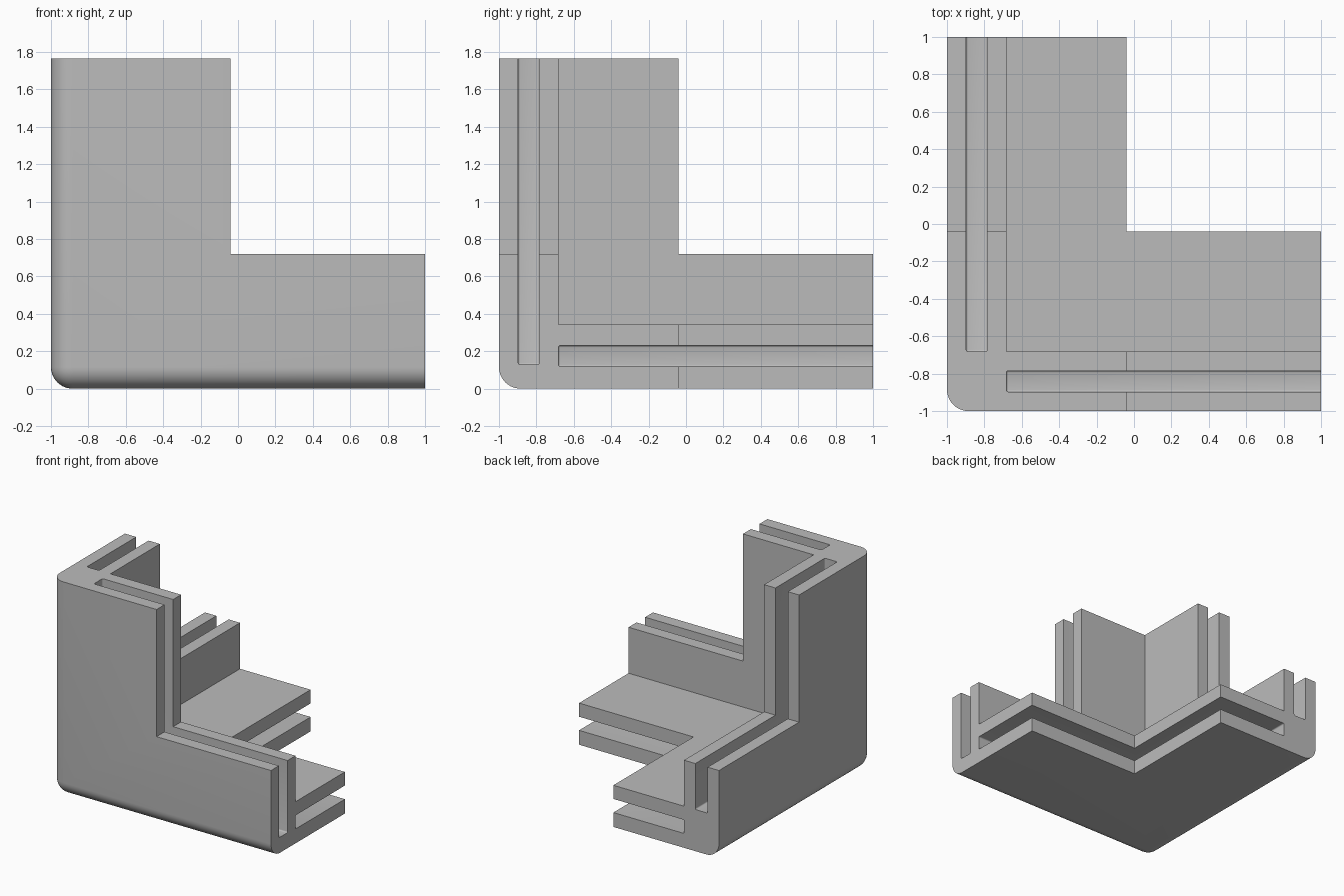
import bpy, bmesh, math
from mathutils import Vector

if "Cube" in bpy.data.objects:
    bpy.data.objects.remove(bpy.data.objects["Cube"], do_unlink=True)

# Single grey material
grey = bpy.data.materials.new("plain grey")
grey.use_nodes = True
color = (0.5, 0.5, 0.5, 1)
grey.diffuse_color = color
grey.node_tree.nodes["Principled BSDF"].inputs["Base Color"].default_value = color


def box(name, low, high, radius=0, segments=3, edge_rule=lambda e: True):
    """Box between two corners, with the chosen edges rounded."""
    low, high = Vector(low), Vector(high)
    bm = bmesh.new()
    bmesh.ops.create_cube(bm, size=1)
    for v in bm.verts:
        v.co = Vector([l + (c + 0.5) * (h - l) for l, h, c in zip(low, high, v.co)])
    if radius:
        bmesh.ops.bevel(bm, geom=[e for e in bm.edges if edge_rule(e)], offset=radius,
                        segments=segments, profile=0.5, affect='EDGES')
    bmesh.ops.recalc_face_normals(bm, faces=bm.faces)
    mesh = bpy.data.meshes.new(name)
    bm.to_mesh(mesh)
    bm.free()
    mesh.materials.append(grey)
    obj = bpy.data.objects.new(name, mesh)
    bpy.context.collection.objects.link(obj)
    return obj


HEIGHT = 1.765
FAR = 2.5         # cutters run well past the outer ends
ARM = -0.04       # where the arms of each L panel step
STEP = 0.72       # height of that step
INNER = -0.682    # inside face of the two walls
FLOOR = 0.342     # inside face of the base
SLOT = (-0.897, -0.785)

# Outer block, rounded on the three edges meeting at the outer corner
corner = Vector((-1, -1, 0))
bracket = box("corner_bracket", corner, (1, 1, HEIGHT), 0.115, 10,
              lambda e: any((v.co - corner).length < 0.001 for v in e.verts))

cutters = [
    # hollow inside of the three walls
    box("inside_cutter", (INNER, INNER, FLOOR), (FAR, FAR, FAR)),
    # notches that make each wall an L
    box("front_notch_cutter", (ARM, -FAR, STEP), (FAR, FAR, FAR)),
    box("side_notch_cutter", (-FAR, ARM, STEP), (FAR, FAR, FAR)),
    box("base_notch_cutter", (ARM, ARM, -FAR), (FAR, FAR, FAR)),
    # panel slots with slightly rounded corners
    box("front_slot_cutter", (INNER, SLOT[0], 0.128), (FAR, SLOT[1], FAR), 0.01),
    box("side_slot_cutter", (SLOT[0], INNER, FLOOR), (SLOT[1], FAR, FAR), 0.01),
    box("base_slot_cutter", (INNER, INNER, 0.118), (FAR, FAR, 0.23), 0.01),
]

bpy.ops.object.select_all(action='DESELECT')
bpy.context.view_layer.objects.active = bracket
bracket.select_set(True)
for cutter in cutters:
    cutter.hide_render = True
    mod = bracket.modifiers.new(cutter.name, 'BOOLEAN')
    mod.operation = 'DIFFERENCE'
    mod.solver = 'EXACT'
    mod.object = cutter
    bpy.ops.object.modifier_apply(modifier=mod.name)
for cutter in cutters:
    bpy.data.objects.remove(cutter, do_unlink=True)

bpy.ops.object.shade_smooth_by_angle(angle=math.radians(35))
